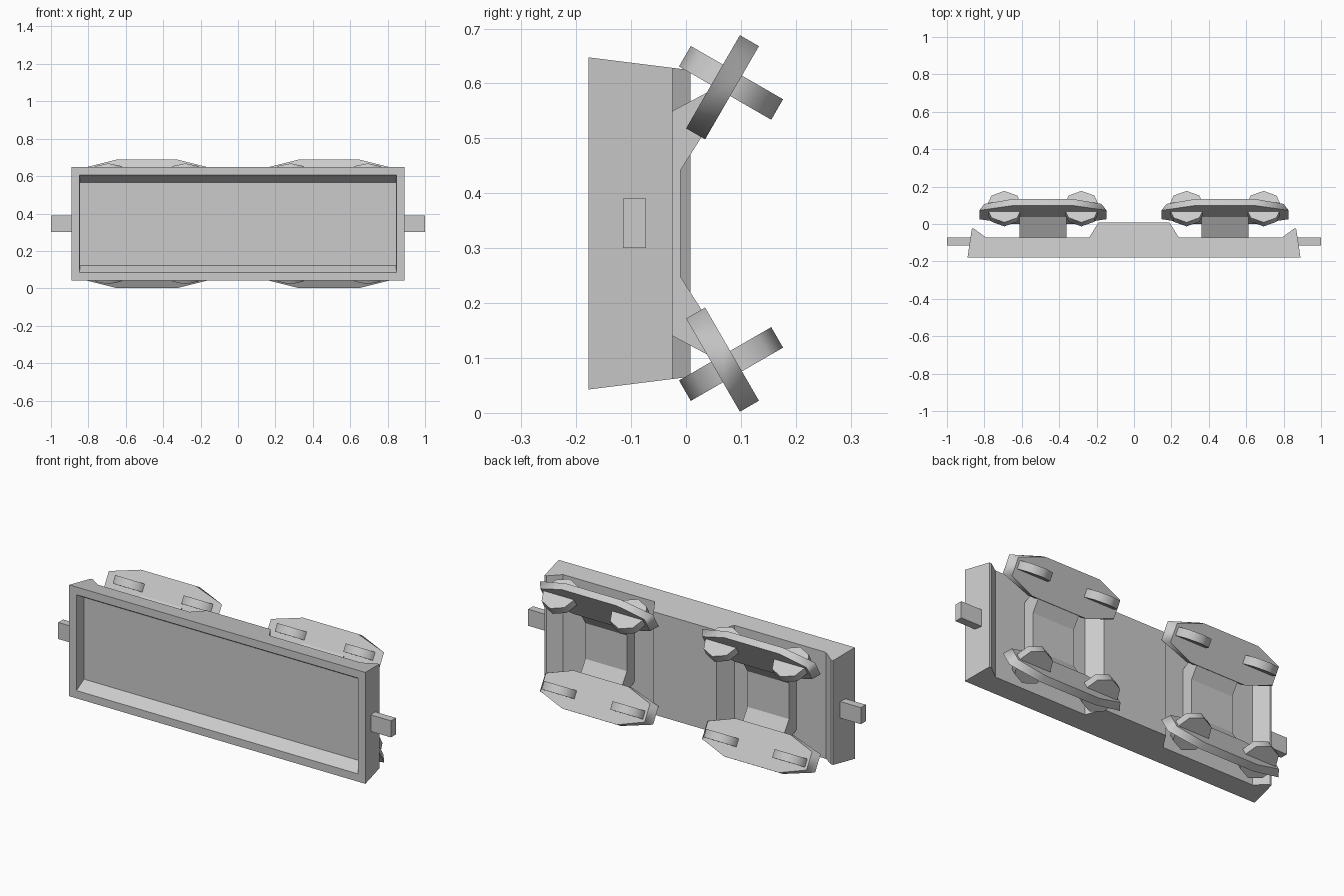
import bpy, bmesh, math
from mathutils import Vector

if "Cube" in bpy.data.objects:
    bpy.data.objects.remove(bpy.data.objects["Cube"])

MID = 0.345  # height of the symmetry plane


def make_object(name, bm):
    bmesh.ops.recalc_face_normals(bm, faces=bm.faces)
    mesh = bpy.data.meshes.new(name)
    bm.to_mesh(mesh)
    bm.free()
    ob = bpy.data.objects.new(name, mesh)
    bpy.context.collection.objects.link(ob)
    return ob


def prism(name, pts, origin, u, v, thick, far_pts=None, smooth_rim=False):
    """Join an outline in the u, v plane to the same (or another) outline at distance thick."""
    o, u, v = Vector(origin), Vector(u), Vector(v)
    n = u.cross(v).normalized() * thick / 2
    bm = bmesh.new()
    near = [bm.verts.new(o + u * a + v * b - n) for a, b in pts]
    far = [bm.verts.new(o + u * a + v * b + n) for a, b in far_pts or pts]
    caps = [bm.faces.new(near), bm.faces.new(far)]
    for i in range(len(near)):
        j = (i + 1) % len(near)
        bm.faces.new([near[i], near[j], far[j], far[i]]).smooth = smooth_rim
    for cap in caps:
        for edge in cap.edges:
            edge.smooth = False
    return make_object(name, bm)


def loft_box(name, y0, half0, y1, half1):
    """Box running along y with different half sizes (x, z) at each end."""
    bm = bmesh.new()
    bmesh.ops.create_cube(bm, size=2)
    for vert in bm.verts:
        hx, hz = half0 if vert.co.y < 0 else half1
        y = y0 if vert.co.y < 0 else y1
        vert.co = (vert.co.x * hx, y, MID + vert.co.z * hz)
    return make_object(name, bm)


def long_octagon(end):
    """Elongated octagon outline of a side plate with the given half length."""
    pts = [(0.165, 0.098), (end, 0.047), (end, -0.047), (0.165, -0.098)]
    return pts + [(-a, -b) for a, b in pts]


# wagon body: underside outline extruded over the width, then tapered
half = [(0.19, 0.008), (0.24, -0.073), (0.79, -0.073), (0.855, -0.025), (0.867, -0.025), (0.89, -0.178)]
body = prism("wagon_body", half + [(-x, y) for x, y in reversed(half)],
             (0, 0, MID), (1, 0, 0), (0, 1, 0), 2)
for vert in body.data.vertices:
    hz = 0.3025 - 0.125 * (vert.co.y + 0.178)
    vert.co.z = MID + math.copysign(hz, vert.co.z - MID)

# open loading tray with sloping long walls
cutter = loft_box("tray_cutter", -0.178 - 0.0063, (0.847, 0.2641), -0.115, (0.845, 0.222))
cutter.hide_render = True
cut = body.modifiers.new("tray", "BOOLEAN")
cut.object = cutter
cut.solver = "EXACT"
bpy.context.view_layer.objects.active = body
bpy.ops.object.modifier_apply(modifier=cut.name)
bpy.data.objects.remove(cutter)

# couplers at both ends
for s in (-1, 1):
    prism("coupler", [(-0.065, -0.045), (0.065, -0.045), (0.065, 0.045), (-0.065, 0.045)],
          (s * 0.935, -0.094, MID), (1, 0, 0), (0, 0, 1), 0.042)

wheel = [(0.097 * math.cos(i * math.pi / 4), 0.097 * math.sin(i * math.pi / 4)) for i in range(8)]
bracket = [(-0.075, 0.178), (0.06, 0.25), (0.03, 0.16), (-0.01, 0.097)]
bracket += [(y, -z) for y, z in reversed(bracket)]

for sx in (-1, 1):
    cx = sx * 0.487
    # trough-shaped bracket carrying both side plates
    prism("bogie_bracket", bracket, (cx, 0, MID), (0, 1, 0), (0, 0, 1), 0.25)
    for sz in (-1, 1):
        along = Vector((0, 0.5 * sz, 0.866))      # across the slanted plate
        normal = Vector((0, 0.866, -0.5 * sz))    # inner side of the plate
        # side plate, longer on its outer face (thickness runs along -normal)
        prism("bogie_side_plate", long_octagon(0.313), (cx, 0.0665, MID + sz * 0.248),
              (1, 0, 0), along, 0.04, long_octagon(0.34), True)
        # two wheels piercing each plate
        for dx in (-0.206, 0.206):
            prism("wheel", wheel, (cx + dx, 0.082, MID + sz * 0.256),
                  (1, 0, 0), normal, 0.043, smooth_rim=True)
